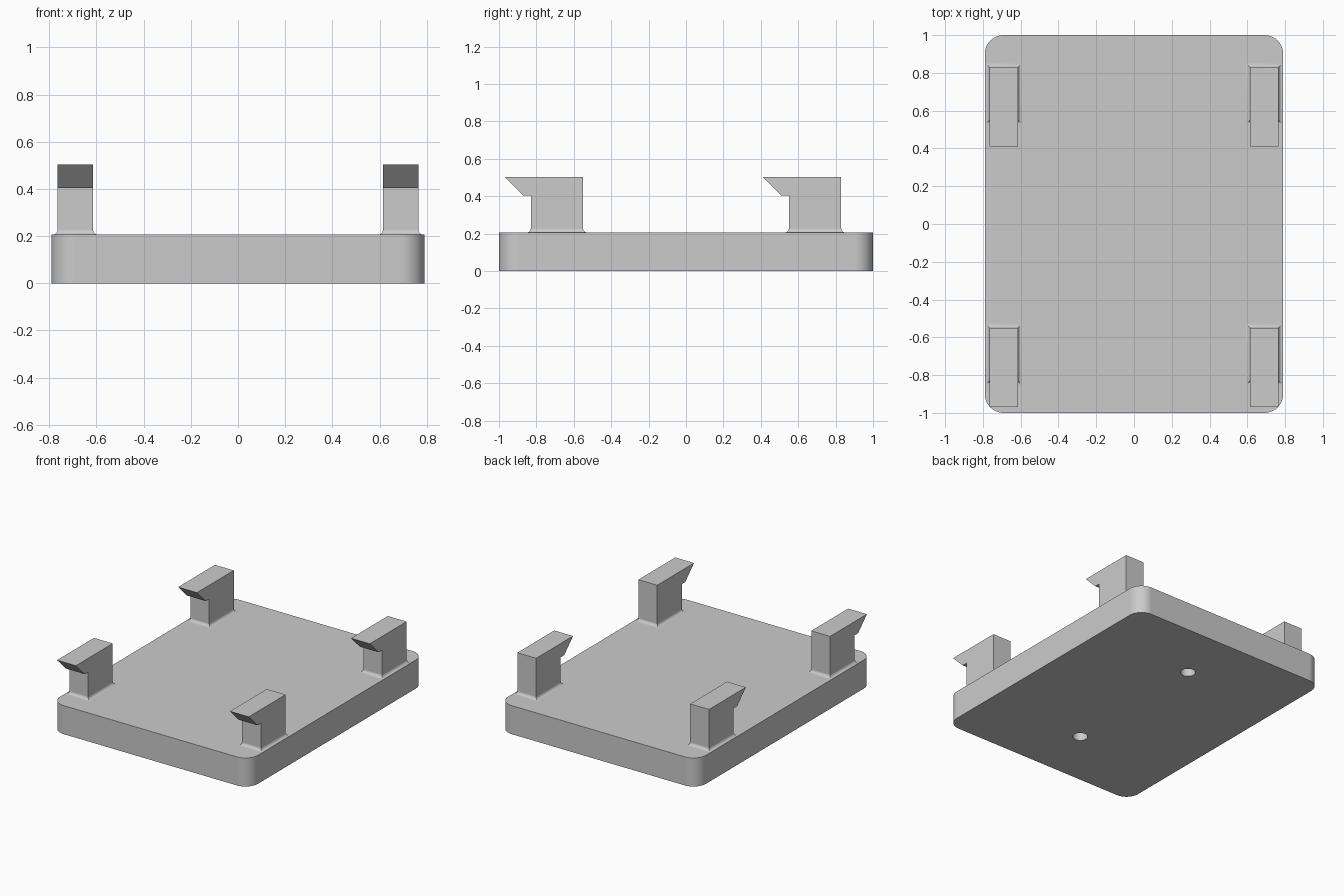
import bpy, bmesh
from math import sin, cos, pi, radians

cube = bpy.data.objects.get("Cube")
if cube:
    bpy.data.objects.remove(cube, do_unlink=True)

PLATE_X, PLATE_Y, PLATE_TOP, CORNER = 0.79, 1.0, 0.206, 0.1
LEG_W, LEG_X = 0.15, 0.69
HOOK_LOW, LEG_TOP, FILLET = 0.404, 0.503, 0.022

grey = bpy.data.materials.new("light_grey")
grey.use_nodes = True
colour = (0.6, 0.6, 0.6, 1)
grey.diffuse_color = colour
grey.node_tree.nodes["Principled BSDF"].inputs["Base Color"].default_value = colour


def finish(bm, name):
    """Turn a bmesh into a named grey object."""
    bmesh.ops.recalc_face_normals(bm, faces=bm.faces)
    mesh = bpy.data.meshes.new(name)
    bm.to_mesh(mesh)
    bm.free()
    mesh.materials.append(grey)
    obj = bpy.data.objects.new(name, mesh)
    bpy.context.collection.objects.link(obj)
    return obj


def activate(obj):
    bpy.ops.object.select_all(action='DESELECT')
    obj.select_set(True)
    bpy.context.view_layer.objects.active = obj


def smooth(obj):
    activate(obj)
    bpy.ops.object.shade_smooth_by_angle(angle=radians(30))
    mod = obj.modifiers.new("even_normals", 'WEIGHTED_NORMAL')
    mod.keep_sharp = True
    mod.weight = 100


def extrude_outline(bm, points, vector):
    face = bm.faces.new([bm.verts.new(p) for p in points])
    new = bmesh.ops.extrude_face_region(bm, geom=[face])["geom"]
    verts = [v for v in new if isinstance(v, bmesh.types.BMVert)]
    bmesh.ops.translate(bm, verts=verts, vec=vector)


# Base plate with rounded vertical corners
bm = bmesh.new()
outline = []
for quarter, (sx, sy) in enumerate([(1, 1), (-1, 1), (-1, -1), (1, -1)]):
    for i in range(13):
        a = (quarter + i / 12) * pi / 2
        outline.append((sx * (PLATE_X - CORNER) + CORNER * cos(a),
                        sy * (PLATE_Y - CORNER) + CORNER * sin(a), 0))
extrude_outline(bm, outline, (0, 0, PLATE_TOP))
plate = finish(bm, "base_plate")

# Two blind round holes in the underside
for y in (-0.56, 0.56):
    bm = bmesh.new()
    bmesh.ops.create_cone(bm, cap_ends=True, segments=32,
                          radius1=0.05, radius2=0.05, depth=0.24)
    cutter = finish(bm, "hole_cutter")
    cutter.location = (0, y, 0)
    cutter.hide_render = True
    mod = plate.modifiers.new("hole", 'BOOLEAN')
    mod.operation, mod.solver, mod.object = 'DIFFERENCE', 'EXACT', cutter
    activate(plate)
    bpy.ops.object.modifier_apply(modifier=mod.name)
    bpy.data.objects.remove(cutter, do_unlink=True)
smooth(plate)


def hook_leg(name, x, front, back):
    """Leg with a flared fillet at its foot and a hook pointing forward."""
    bm = bmesh.new()
    # Foot: stacked rectangles following a quarter circle, sunk into the plate
    levels = [(FILLET, PLATE_TOP - 0.01)]
    for i in range(9):
        a = i / 8 * pi / 2
        levels.append((FILLET * (1 - sin(a)), PLATE_TOP + FILLET * (1 - cos(a))))
    rings = []
    for out, z in levels:
        hx = LEG_W / 2 + out
        y0, y1 = front - out, back + out
        rings.append([bm.verts.new(p) for p in
                      ((x - hx, y0, z), (x + hx, y0, z), (x + hx, y1, z), (x - hx, y1, z))])
    for low, high in zip(rings, rings[1:]):
        for i in range(4):
            j = (i + 1) % 4
            bm.faces.new((low[i], low[j], high[j], high[i]))
    bm.faces.new(rings[0])
    # Shaft and hook: one side profile carried across the width
    left = x - LEG_W / 2
    z0 = PLATE_TOP + FILLET
    profile = [(front, z0), (back, z0), (back, LEG_TOP), (front - 0.14, LEG_TOP),
               (front - 0.04, HOOK_LOW), (front, HOOK_LOW)]
    extrude_outline(bm, [(left, y, z) for y, z in profile], (LEG_W, 0, 0))
    # Join shaft to foot and drop the hidden face between them
    bmesh.ops.remove_doubles(bm, verts=bm.verts, dist=0.0005)
    hidden = [f for f in bm.faces if all(abs(v.co.z - z0) < 0.0005 for v in f.verts)]
    bmesh.ops.delete(bm, geom=hidden, context='FACES_ONLY')
    smooth(finish(bm, name))


for side, sx in (("left", 1), ("right", -1)):
    hook_leg("front_" + side + "_hook", sx * LEG_X, -0.83, -0.55)
    hook_leg("back_" + side + "_hook", sx * LEG_X, 0.55, 0.83)
